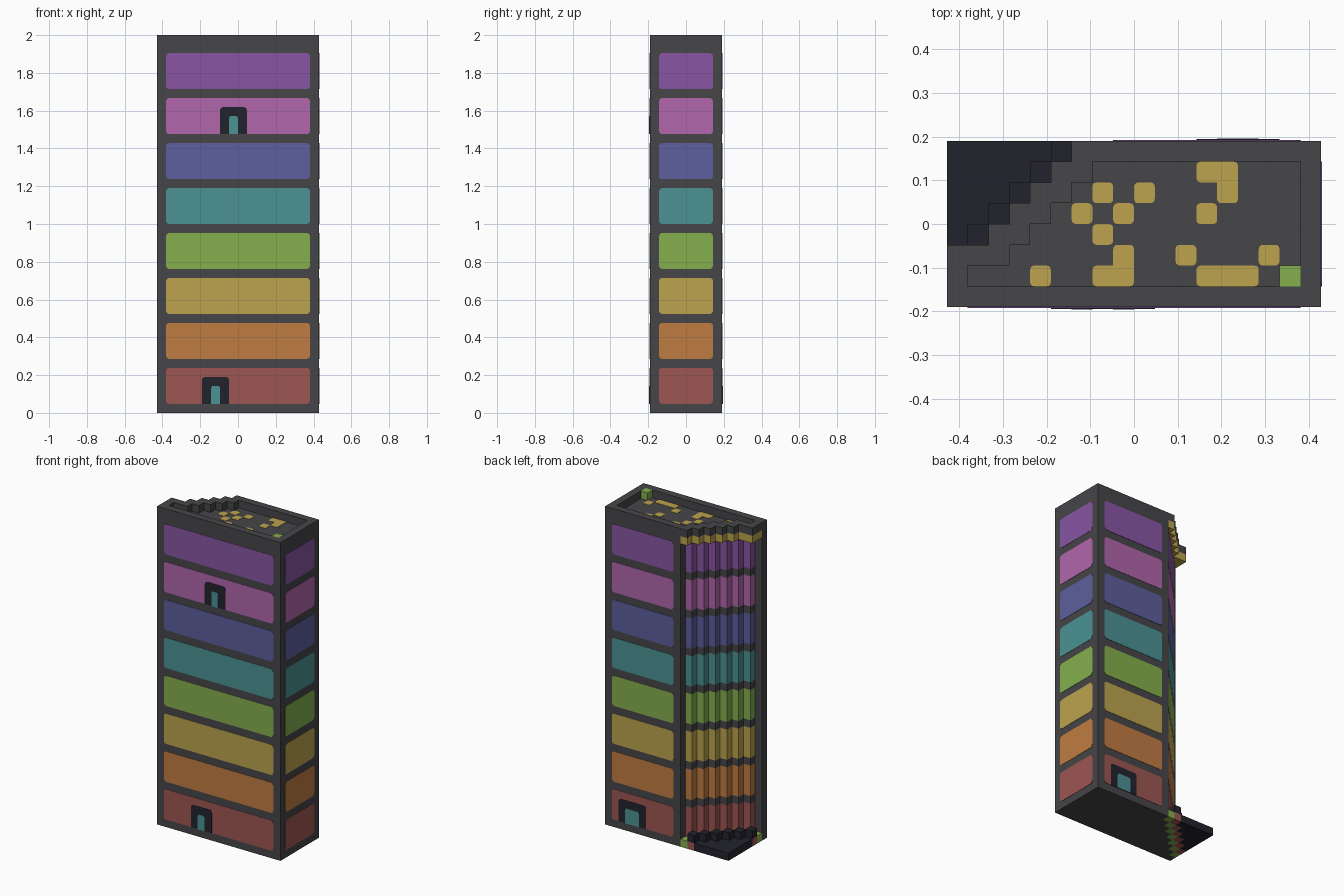
import bpy, bmesh, math
from mathutils import Vector

cube = bpy.data.objects.get("Cube")
if cube:
    bpy.data.objects.remove(cube, do_unlink=True)

UNIT = 1 / 21            # one block
W, D, H = 18, 8, 42      # size in blocks
THIN = 0.04              # plate thickness in blocks


def linear(c):
    c /= 255
    return c / 12.92 if c <= 0.04045 else ((c + 0.055) / 1.055) ** 2.4


def material(name, *rgb):
    col = [linear(c) for c in rgb] + [1]
    m = bpy.data.materials.new(name)
    m.use_nodes = True
    m.diffuse_color = col
    m.node_tree.nodes["Principled BSDF"].inputs["Base Color"].default_value = col
    return m


grey = material("charcoal grey", 70, 70, 73)
navy = material("dark navy", 34, 34, 45)
red = material("brick red", 158, 86, 83)
orange = material("orange", 192, 124, 66)
yellow = material("mustard yellow", 188, 164, 78)
green = material("leaf green", 132, 175, 77)
teal = material("teal", 75, 146, 148)
blue = material("slate blue", 93, 95, 158)
pink = material("orchid pink", 178, 102, 172)
purple = material("purple", 137, 85, 164)
FLOORS = [red, orange, yellow, green, teal, blue, pink, purple]

# Drawing planes: (u, v, outward distance) to block coordinates
FRAMES = {
    "up": lambda u, v, w: (u, v, w),
    "front": lambda u, v, w: (u, -w, v),
    "right": lambda u, v, w: (W + w, u, v),
    "back": lambda u, v, w: (u, D + w, v),
}


def add_prism(bm, loops, levels, frame="up"):
    """Extrude an outline (further loops are holes) through the levels."""
    caps = ([], [])
    for loop in loops:
        rings = [[bm.verts.new((Vector(FRAMES[frame](u, v, w)) - Vector((W / 2, D / 2, 0))) * UNIT)
                  for u, v in loop] for w in levels]
        n = len(loop)
        for low, high in zip(rings, rings[1:]):
            for a in range(n):
                b = (a + 1) % n
                bm.faces.new((low[a], low[b], high[b], high[a]))
        for cap, ring in zip(caps, (rings[0], rings[-1])):
            cap += [bm.edges.get((ring[a], ring[(a + 1) % n])) for a in range(n)]
    for cap in caps:
        bmesh.ops.triangle_fill(bm, edges=cap, use_beauty=True)


def build(name, prisms, mats):
    """One object from a list of (loops, levels, frame) prisms."""
    bm = bmesh.new()
    for prism in prisms:
        add_prism(bm, *prism)
    bmesh.ops.recalc_face_normals(bm, faces=bm.faces)
    mesh = bpy.data.meshes.new(name)
    bm.to_mesh(mesh)
    bm.free()
    for m in mats:
        mesh.materials.append(m)
    ob = bpy.data.objects.new(name, mesh)
    bpy.context.collection.objects.link(ob)
    return ob


def rect(u0, u1, v0, v1):
    return [(u0, v0), (u1, v0), (u1, v1), (u0, v1)]


def rounded(u0, u1, v0, v1, r=0.35, arch=False):
    """Rectangle with rounded corners; an arch keeps its lower ones square."""
    pts = []
    for q, (u, v, su, sv) in enumerate([(u0, v0, 1, 1), (u1, v0, -1, 1),
                                        (u1, v1, -1, -1), (u0, v1, 1, -1)]):
        if arch and q < 2:
            pts.append((u, v))
            continue
        for s in range(4):
            a = math.pi + q * math.pi / 2 + s * math.pi / 6
            pts.append((u + su * r + r * math.cos(a), v + sv * r + r * math.sin(a)))
    return pts


def cells(places, k):
    return [([rect(i, i + 1, j, j + 1)], [k, k + 1]) for i, j in places]


def stairs(rows, shift):
    """Zigzag corner line, one step per row."""
    return [(j + shift, v) for j in rows for v in (j + 1, j)]


# Tower body, with coloured bands on its stepped back corner
levels = [0] + [k for f in range(len(FLOORS)) for k in (5 * f + 1, 5 * f + 5)] + [H - 1]
body = build("tower_body", [([[(W, 0), (W, D)] + stairs(range(7, -1, -1), 0)], levels)],
             [grey] + FLOORS)
for f in body.data.polygons:
    x, z = f.center.x / UNIT + W / 2, f.center.z / UNIT
    stepped = 0.9 < x < 6.9 and (f.normal.x < -0.5 or f.normal.y > 0.5)
    band = int((z - 1) // 5)
    if stepped and 1 < z < 40 and (z - 1) % 5 < 4:
        f.material_index = band + 1

# Parapet around the sunken roof, overhanging the stepped corner
outer = [(0, 0), (W, 0), (W, D)] + stairs(range(7, 2, -1), -1) + [(0, 3)]
inner = [(1, 1), (W - 1, 1), (W - 1, D - 1)] + stairs(range(6, 1, -1), 1) + [(1, 2)]
build("roof_parapet", [([outer, inner], [H - 1, H])], [grey])
diagonal = [(j - 1, j) for j in range(1, 8)]
build("overhang_trim", cells(diagonal + [(0, 2)], H - 2), [yellow])

# Courtyard at the foot of the stepped corner
second = [(j - 2, j) for j in range(2, 8)]
yard = [(0, D), (0, 3)] + [(j - 2, v) for j in range(3, 8) for v in (j, j + 1)]
build("courtyard_floor", [([yard], [0, 1])], [navy])
build("grass_strip", cells(diagonal, 0), [green])
build("courtyard_edge", cells(second, 0), [red])
build("courtyard_wall", cells(second, 1), [navy])

# Coloured floor panels on the flat sides
for n, mat in enumerate(FLOORS):
    k = 5 * n + 1
    spans = {"front": (1, W - 1), "right": (1, D - 1), "back": (8, W - 1)}
    build(f"floor_panels_{n + 1}",
          [([rounded(a, b, k, k + 4)], [0, THIN], side) for side, (a, b) in spans.items()], [mat])

# Arched doorways
for name, side, u, width, k in [("front_door", "front", 5, 3, 1),
                                ("balcony_door", "front", 7, 3, 31),
                                ("back_door", "back", 12, 4, 1)]:
    build(name + "_frame", [([rounded(u, u + width, k, k + 3, arch=True)],
                             [0, 2 * THIN], side)], [navy])
    build(name, [([rounded(u + 1, u + width - 1, k, k + 2, 0.25, True)],
                  [0, 3 * THIN], side)], [teal])

# Painted roof patches: column, row, columns wide, rows deep
patches = [(12, 6, 2, 1), (13, 5, 1, 2), (12, 4, 1, 1), (7, 5, 1, 1), (9, 5, 1, 1),
           (6, 4, 1, 1), (8, 4, 1, 1), (7, 3, 1, 1), (8, 1, 1, 2), (7, 1, 2, 1),
           (4, 1, 1, 1), (11, 2, 1, 1), (12, 1, 3, 1), (15, 2, 1, 1)]
build("roof_patches", [([rounded(i, i + w, j, j + d, 0.2)], [H - 1, H - 1 + THIN])
                       for i, j, w, d in patches], [yellow])
build("roof_shrub", cells([(W - 2, 1)], H - 1), [green])
